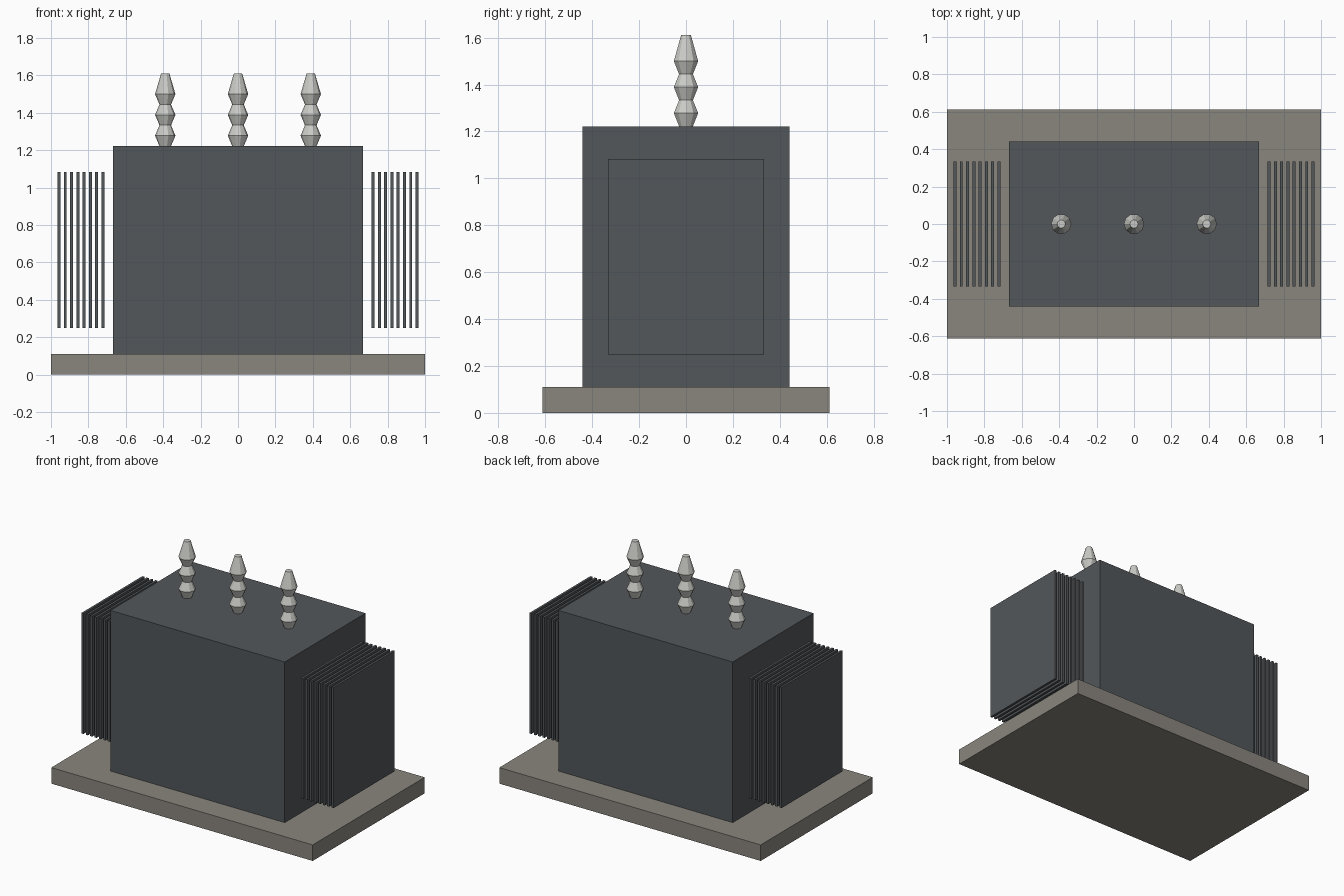
import bpy, bmesh
from math import cos, sin, tau

cube = bpy.data.objects.get("Cube")
if cube:
    bpy.data.objects.remove(cube, do_unlink=True)


def material(name, rgb):
    mat = bpy.data.materials.new(name)
    mat.use_nodes = True
    color = (*rgb, 1.0)
    mat.diffuse_color = color
    mat.node_tree.nodes["Principled BSDF"].inputs["Base Color"].default_value = color
    return mat


def finish(name, bm, mat):
    mesh = bpy.data.meshes.new(name)
    bmesh.ops.recalc_face_normals(bm, faces=bm.faces)
    bm.to_mesh(mesh)
    bm.free()
    mesh.materials.append(mat)
    obj = bpy.data.objects.new(name, mesh)
    bpy.context.collection.objects.link(obj)
    return obj


def box(name, x, half_x, half_y, z0, z1, mat):
    bm = bmesh.new()
    bmesh.ops.create_cube(bm, size=2)
    for v in bm.verts:
        v.co = (x + v.co.x * half_x, v.co.y * half_y, z0 if v.co.z < 0 else z1)
    return finish(name, bm, mat)


def lathe(name, x, profile, sides, mat):
    bm = bmesh.new()
    rings = [[bm.verts.new((x + r * cos(tau * i / sides), r * sin(tau * i / sides), z))
              for i in range(sides)] for r, z in profile]
    for low, high in zip(rings, rings[1:]):
        for i in range(sides):
            j = (i + 1) % sides
            bm.faces.new((low[i], low[j], high[j], high[i]))
    bm.faces.new(rings[0][::-1])
    bm.faces.new(rings[-1])
    return finish(name, bm, mat)


concrete = material("concrete", (0.255, 0.24, 0.208))
steel = material("dark grey steel", (0.085, 0.095, 0.102))
porcelain = material("porcelain", (0.60, 0.60, 0.57))

# Plinth and tank
box("base_slab", 0, 1.0, 0.612, 0, 0.111, concrete)
box("tank", 0, 0.667, 0.442, 0.111, 1.222, steel)

# Cooling fins on both ends
for side, sign in (("left", 1), ("right", -1)):
    for i in range(8):
        box(f"{side}_fin_{i + 1}", sign * (0.722 + 0.0336 * i), 0.008, 0.333, 0.25, 1.083, steel)

# Ribbed insulators: three sheds with a long tapered tip
neck, shed = 0.031, 0.0545
profile = [(neck, 1.222)]
for i in range(3):
    z = 1.278 + 0.111 * i
    profile += [(shed, z), (neck, z + 0.0555)]
profile[-1] = (0.022, 1.611)
for name, x in (("right", -0.389), ("middle", 0), ("left", 0.389)):
    lathe(f"{name}_insulator", x, profile, 10, porcelain)
